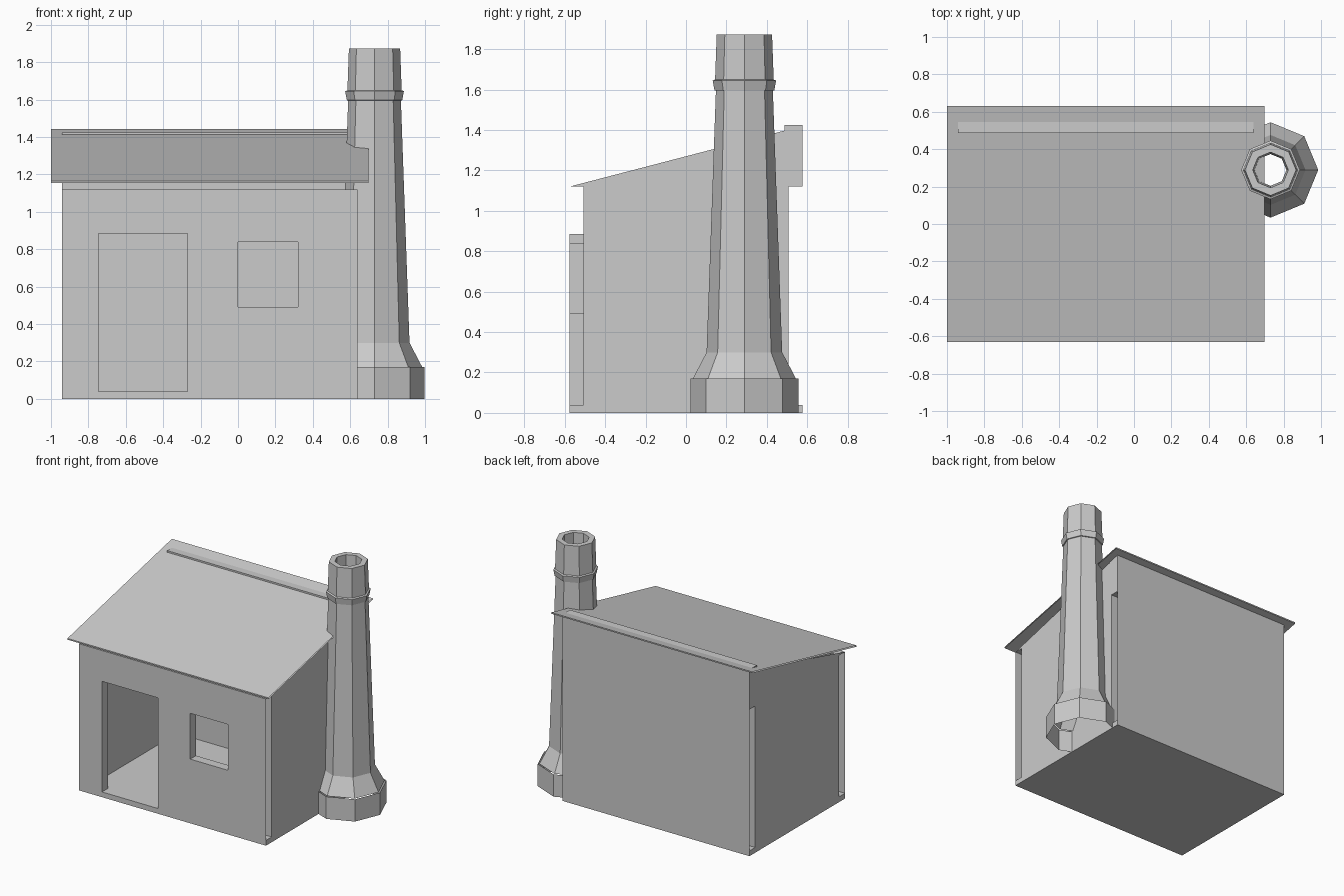
import bpy, bmesh, math
from mathutils import Vector

cube = bpy.data.objects.get("Cube")
if cube:
    bpy.data.objects.remove(cube, do_unlink=True)

# One plain grey for the whole building
grey = bpy.data.materials.new("plain_grey")
grey.use_nodes = True
colour = (0.6, 0.6, 0.6, 1)
grey.diffuse_color = colour
grey.node_tree.nodes["Principled BSDF"].inputs["Base Color"].default_value = colour

LEFT, RIGHT = -0.94, 0.64      # outer ends of the walls
DEPTH, THICK = 0.577, 0.07     # half depth of the house, wall thickness
FLOOR, EAVES = 0.04, 1.12


def finish(name, bm):
    mesh = bpy.data.meshes.new(name)
    bm.to_mesh(mesh)
    bm.free()
    mesh.materials.append(grey)
    obj = bpy.data.objects.new(name, mesh)
    bpy.context.collection.objects.link(obj)
    return obj


def extrude(bm, vector, keep):
    """Thicken the sheet, then keep only the faces whose normal passes the rule."""
    out = bmesh.ops.extrude_face_region(bm, geom=bm.faces[:], use_keep_orig=True)
    moved = [v for v in out["geom"] if isinstance(v, bmesh.types.BMVert)]
    bmesh.ops.translate(bm, verts=moved, vec=vector)
    bmesh.ops.recalc_face_normals(bm, faces=bm.faces[:])
    bm.normal_update()
    unwanted = [f for f in bm.faces if not keep(f)]
    bmesh.ops.delete(bm, geom=unwanted, context="FACES")


def profile_part(name, points, x0, x1, keep=lambda f: True):
    """Extrude a side profile of (y, z) points along x."""
    bm = bmesh.new()
    bm.faces.new([bm.verts.new((x0, y, z)) for y, z in points])
    extrude(bm, Vector((x1 - x0, 0, 0)), keep)
    return finish(name, bm)


def rectangle(y0, y1, z0, z1):
    return [(y0, z0), (y1, z0), (y1, z1), (y0, z1)]


def wall(name, y, inward, openings=()):
    """Hollow-ended wall along x with rectangular openings (x0, x1, z0, z1)."""
    xs = sorted({LEFT, RIGHT, *[v for o in openings for v in o[:2]]})
    zs = sorted({FLOOR, EAVES, *[v for o in openings for v in o[2:]]})
    bm = bmesh.new()
    for x0, x1 in zip(xs, xs[1:]):
        for z0, z1 in zip(zs, zs[1:]):
            cx, cz = (x0 + x1) / 2, (z0 + z1) / 2
            if any(a < cx < b and c < cz < d for a, b, c, d in openings):
                continue
            bm.faces.new([bm.verts.new(p) for p in
                          ((x0, y, z0), (x1, y, z0), (x1, y, z1), (x0, y, z1))])
    bmesh.ops.remove_doubles(bm, verts=bm.verts[:], dist=0.0001)

    def not_an_end(face):
        x = face.calc_center_median().x
        return LEFT + 0.001 < x < RIGHT - 0.001

    extrude(bm, Vector((0, inward * THICK, 0)), not_an_end)
    bmesh.ops.dissolve_limit(bm, angle_limit=0.01, verts=bm.verts[:], edges=bm.edges[:])
    return finish(name, bm)


def lathe(name, profile, centre, sides=8):
    """Turn (radius, z) points around a vertical axis."""
    bm = bmesh.new()
    rings = []
    for r, z in profile:
        rings.append([bm.verts.new((centre[0] + r * math.cos(math.tau * i / sides),
                                    centre[1] + r * math.sin(math.tau * i / sides), z))
                      for i in range(sides)])
    for low, high in zip(rings, rings[1:]):
        for i in range(sides):
            j = (i + 1) % sides
            bm.faces.new((low[i], low[j], high[j], high[i]))
    return finish(name, bm)


# Floor slab
profile_part("floor", rectangle(-DEPTH, DEPTH, 0, FLOOR), LEFT, RIGHT)

# Front wall with door and window, plain back wall
door = (-0.745, -0.27, FLOOR, 0.885)
window = (0.0, 0.32, 0.49, 0.84)
wall("front_wall", -DEPTH, 1, (door, window))
wall("back_wall", DEPTH, -1)

# Tall band along the top of the back wall, poking through the roof
BAND = 0.487
profile_part("back_upper_band", rectangle(BAND, DEPTH, EAVES, 1.425), LEFT, RIGHT)

# Side walls with sloping gables, open along the top
inner = DEPTH - THICK
gable = [(-inner, FLOOR), (inner, FLOOR), (inner, EAVES), (BAND, EAVES),
         (BAND, 1.397), (-DEPTH, EAVES), (-inner, EAVES)]
for name, x0, x1 in (("left_end_wall", LEFT, LEFT + THICK),
                     ("right_end_wall", RIGHT - THICK, RIGHT)):
    profile_part(name, gable, x0, x1, lambda f: abs(f.normal.z) < 0.5)

# Thin single-pitch roof with open ends
profile_part("roof", [(-0.63, 1.155), (0.63, 1.434), (0.63, 1.444), (-0.63, 1.165)],
             -1.0, 0.698, lambda f: abs(f.normal.x) < 0.5)

# Eight-sided chimney: plinth sleeve, then tapered stack with collar and hollow top
stack_centre = (0.73, 0.289)
lathe("chimney_plinth", [(0.267, 0), (0.267, 0.17)], stack_centre)
lathe("chimney_stack", [(0.255, 0.17), (0.187, 0.3), (0.141, 1.595), (0.148, 1.597),
                        (0.157, 1.645), (0.145, 1.65), (0.137, 1.873),
                        (0.095, 1.873), (0.085, 1.3)], stack_centre)
